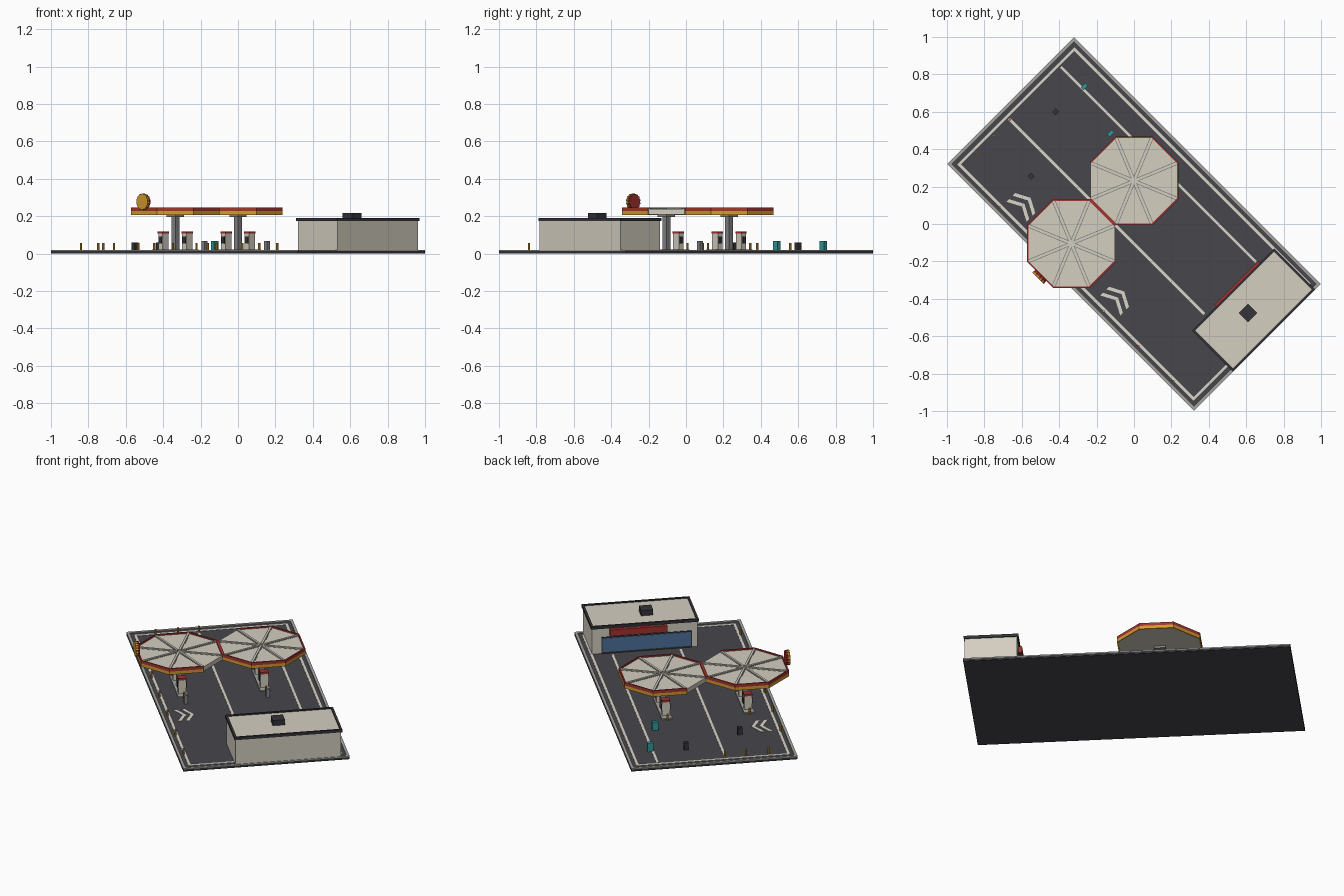
import bpy, bmesh, math
from mathutils import Matrix, Vector

if "Cube" in bpy.data.objects:
    bpy.data.objects.remove(bpy.data.objects["Cube"])

# The whole lot is laid out on its own axes (u long, v short), then turned 45 degrees
TURN = Matrix.Rotation(math.radians(-45), 4, 'Z')
COLOURS = {
    "cream": (0.66, 0.62, 0.53), "asphalt": (0.063, 0.061, 0.071),
    "red": (0.37, 0.035, 0.03), "amber": (0.66, 0.32, 0.03),
    "grey": (0.24, 0.24, 0.24), "teal": (0.03, 0.32, 0.32),
    "glass blue": (0.075, 0.17, 0.33), "charcoal": (0.035, 0.035, 0.042),
    "kerb grey": (0.40, 0.39, 0.36), "pale paint": (0.70, 0.67, 0.58),
}
MATS = {}
for n, c in COLOURS.items():
    MATS[n] = bpy.data.materials.new(n)
    MATS[n].diffuse_color = (*c, 1)


def finish(name, bm, colour):
    bmesh.ops.recalc_face_normals(bm, faces=bm.faces)
    bm.transform(TURN)
    me = bpy.data.meshes.new(name)
    bm.to_mesh(me)
    bm.free()
    me.materials.append(MATS[colour])
    ob = bpy.data.objects.new(name, me)
    bpy.context.collection.objects.link(ob)
    return ob


def prism(bm, pts, z0, z1):
    lo = [bm.verts.new((x, y, z0)) for x, y in pts]
    hi = [bm.verts.new((x, y, z1)) for x, y in pts]
    bm.faces.new(lo[::-1])
    bm.faces.new(hi)
    n = len(pts)
    for i in range(n):
        j = (i + 1) % n
        bm.faces.new((lo[i], lo[j], hi[j], hi[i]))


def rect(u0, u1, v0, v1):
    return [(u0, v0), (u1, v0), (u1, v1), (u0, v1)]


def prisms(name, colour, items):
    bm = bmesh.new()
    for pts, z0, z1 in items:
        prism(bm, pts, z0, z1)
    return finish(name, bm, colour)


def block(u, v, su, sv, z0, z1):
    return rect(u - su / 2, u + su / 2, v - sv / 2, v + sv / 2), z0, z1


def ring(u0, u1, v0, v1, w, z0, z1):
    return [(rect(*r), z0, z1) for r in (
        (u0, u1, v0, v0 + w), (u0, u1, v1 - w, v1),
        (u0, u0 + w, v0 + w, v1 - w), (u1 - w, u1, v0 + w, v1 - w))]


def ngon(u, v, r, n, start=0.0):
    return [(u + r * math.cos(start + 2 * math.pi * i / n),
             v + r * math.sin(start + 2 * math.pi * i / n)) for i in range(n)]


# Ground slab, kerb and painted lines
HU, HV, G = 0.933, 0.48, 0.015
prisms("lot_slab", "asphalt", [(rect(-HU + .003, HU - .003, -HV + .003, HV - .003), 0, G)])
prisms("kerb_base", "charcoal", ring(-HU, HU, -HV, HV, .016, 0.001, .014))
prisms("kerb_top", "kerb grey", ring(-HU, HU, -HV, HV, .016, .014, .02))
lines = ring(-HU + .04, HU - .04, -HV + .037, HV - .037, .014, G - .002, G + .002)
lines += [(rect(-.87, .605, v - .007, v + .007), G - .002, G + .002) for v in (.318, -.075)]
prisms("painted_lines", "pale paint", lines)

# Painted direction chevrons
arrows = []
for cu in (-.49, .218):
    for tip in (-.292, -.338):
        for s in (-1, 1):
            arrows.append(([(cu, tip), (cu + s * .076, tip - .04),
                            (cu + s * .076, tip - .06), (cu, tip - .02)], G - .002, G + .002))
prisms("direction_chevrons", "pale paint", arrows)

# Shop building
U0, U1, V0, V1 = .622, .933, -.184, .438
prisms("shop_walls", "cream", [(rect(U0 + .008, U1 - .004, V0 + .006, V1 - .006), .012, .178)])
prisms("roof_parapet", "charcoal", ring(U0, U1, V0, V1, .013, .173, .19))
prisms("roof_deck", "cream", [(rect(U0 + .01, U1 - .01, V0 + .01, V1 - .01), .176, .184)])
prisms("roof_vent_unit", "charcoal", [block(.767, .095, .07, .07, .18, .217)])
prisms("window_frame", "charcoal", [(rect(U0 + .004, U0 + .01, -.145, .378), G, .118)])
prisms("shop_window", "glass blue", [(rect(U0 + .001, U0 + .006, -.138, .371), .026, .112)])
prisms("shop_sign_board", "red", [(rect(U0 - .012, U0 + .01, 0, .33), .128, .168)])

# Two octagonal canopies with columns, islands and pumps
A = .237
R = A / math.cos(math.pi / 8)
CU = -.163
for label, cv, open_side in (("outer", -.311, 1), ("inner", .163, 5)):
    body = ngon(CU, cv, R * .982, 8, math.pi / 8)
    prisms(label + "_canopy_slab", "cream", [(body, .209, .237)])

    # coloured fascia bands on every side but one
    outer = ngon(CU, cv, R, 8, -math.pi / 8)
    inner = ngon(CU, cv, R * .965, 8, -math.pi / 8)
    sides = [[outer[i], outer[(i + 1) % 8], inner[(i + 1) % 8], inner[i]]
             for i in range(8) if i != open_side]
    prisms(label + "_upper_fascia", "red", [(s, .227, .245) for s in sides])
    prisms(label + "_lower_fascia", "amber", [(s, .207, .227) for s in sides])

    # roof ribs running to the corners
    ribs, grooves = [], []
    for i in range(8):
        a = math.pi / 8 + i * math.pi / 4
        d, p = Vector((math.cos(a), math.sin(a))), Vector((-math.sin(a), math.cos(a)))
        c = Vector((CU, cv))
        for w, store, z in ((.006, ribs, .243), (.010, grooves, .2385)):
            store.append(([tuple(c + d * r + p * s) for r, s in
                           ((.012, -w), (R * .96, -w), (R * .96, w), (.012, w))], .234, z))
    prisms(label + "_roof_ribs", "cream", ribs)
    prisms(label + "_rib_seams", "grey", grooves)

    # column, head plate and island
    prisms(label + "_column", "grey", [block(CU, cv, .03, .03, .012, .2),
                                       block(CU, cv, .066, .066, .196, .21)])
    prisms(label + "_pump_island", "kerb grey", [block(CU, cv, .29, .06, .012, .022)])

    # pumps either side of the column
    bodies, tops, screens, posts = [], [], [], []
    for s in (-1, 1):
        pu = CU + s * .09
        bodies.append(block(pu, cv, .034, .044, .02, .108))
        tops.append(block(pu, cv, .038, .048, .106, .119))
        for t in (-1, 1):
            screens.append(block(pu, cv + t * .0225, .024, .008, .055, .09))
        posts.append((ngon(CU + s * .16, cv, .006, 8), .018, .056))
    prisms(label + "_pump_bodies", "cream", bodies)
    prisms(label + "_pump_tops", "red", tops)
    prisms(label + "_pump_screens", "charcoal", screens)
    prisms(label + "_island_bollards", "amber", posts)
    prisms(label + "_service_box", "grey", [block(CU + .22, cv, .022, .022, .012, .066)])

# Scalloped round sign on the canopy edge: amber outside, red inside
for name, colour, v0, v1, r in (("round_sign_face", "amber", -.568, -.556, .045),
                                ("round_sign_back", "red", -.556, -.544, .043)):
    bm = bmesh.new()
    n = 28
    pts = [((r if i % 2 else r * .9) * math.cos(2 * math.pi * i / n),
            (r if i % 2 else r * .9) * math.sin(2 * math.pi * i / n)) for i in range(n)]
    prism(bm, pts, v0, v1)
    for vert in bm.verts:
        x, y, z = vert.co
        vert.co = (-.158 + x, z, .277 + y)
    finish(name, bm, colour)

# Edge bollards
edge = [(-.573 + .263 * i, -.445) for i in range(6)]
edge += [(-.863, v) for v in (-.325, -.194, -.074)]
prisms("edge_bollards", "amber", [(ngon(u, v, .006, 8), .012, .056) for u, v in edge])

# Bins and service cabinets
prisms("litter_bins", "charcoal", [block(u, v, .026, .026, .012, .059)
                                   for u, v in ((-.72, .127), (-.57, -.209))])
prisms("air_water_units", "teal", [block(u, v, .022, .034, .012, .068)
                                   for u, v in ((-.707, .332), (-.431, .255))])

for m in bpy.data.materials:
    if m.users and not m.is_grease_pencil:
        m.use_nodes = True
        m.node_tree.nodes["Principled BSDF"].inputs["Base Color"].default_value = m.diffuse_color
